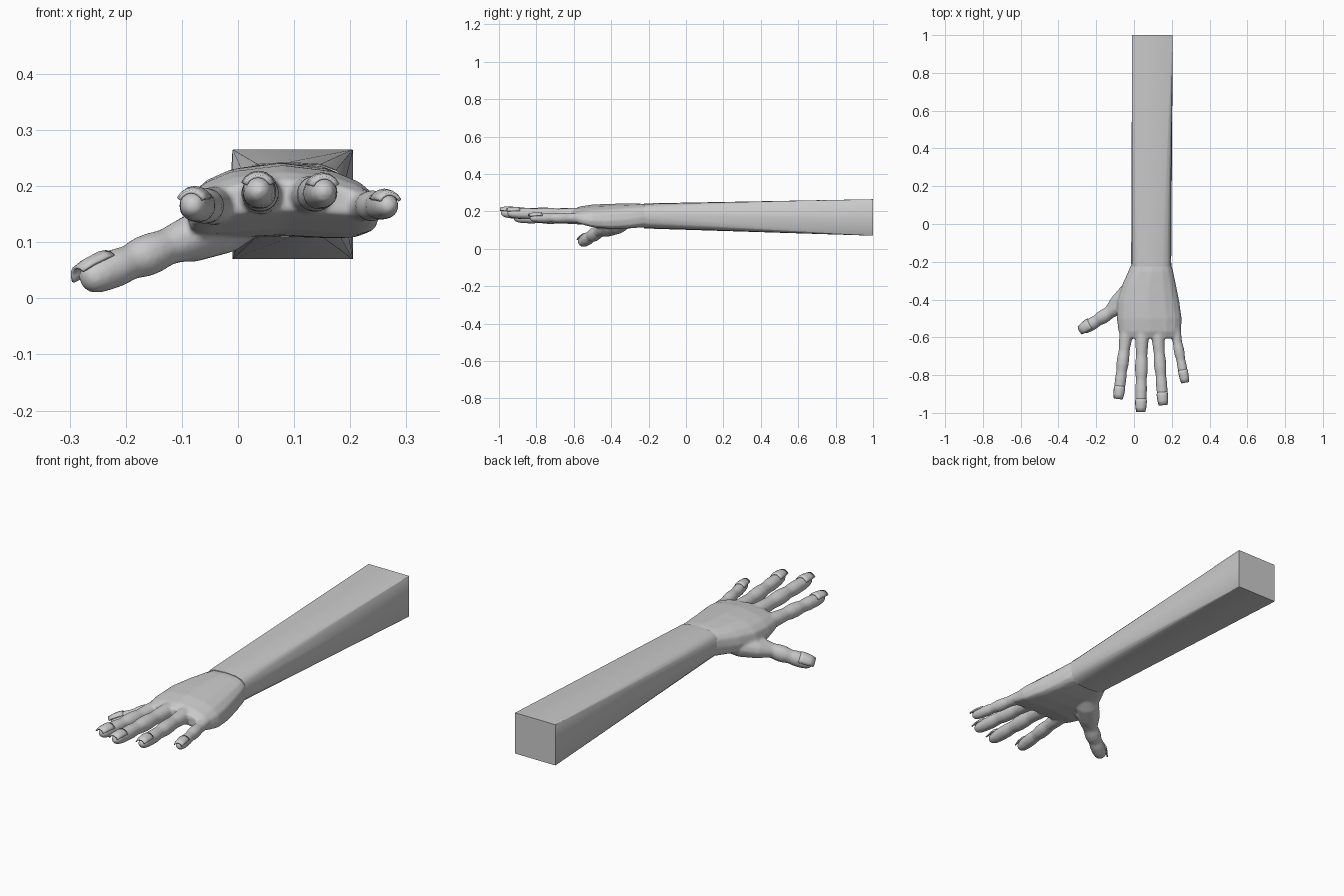
import bpy, bmesh
from math import sin, cos, pi, copysign, radians
from mathutils import Vector

if "Cube" in bpy.data.objects:
    bpy.data.objects.remove(bpy.data.objects["Cube"])


def power(v, e):
    return 0.0 if abs(v) < 1e-6 else copysign(abs(v) ** e, v)


def section(y, x0, x1, zb, zt, arch, e, n=16):
    """Rounded-box ring across the arm; arch lifts the middle."""
    pts = []
    for i in range(n):
        a = 2 * pi * i / n
        u, v = power(cos(a), e), power(sin(a), e)
        pts.append(Vector(((x0 + x1) / 2 + u * (x1 - x0) / 2, y,
                           (zb + zt) / 2 + v * (zt - zb) / 2 + arch * (1 - u * u))))
    return pts


def loft(bm, rings):
    vs = [[bm.verts.new(p) for p in r] for r in rings]
    n = len(vs[0])
    for a, b in zip(vs, vs[1:]):
        for i in range(n):
            j = (i + 1) % n
            bm.faces.new((a[i], a[j], b[j], b[i]))
    bm.faces.new(vs[0])
    bm.faces.new(vs[-1])


def make(name, bm):
    bmesh.ops.recalc_face_normals(bm, faces=bm.faces[:])
    me = bpy.data.meshes.new(name)
    bm.to_mesh(me)
    bm.free()
    ob = bpy.data.objects.new(name, me)
    bpy.context.collection.objects.link(ob)
    bpy.ops.object.select_all(action='DESELECT')
    ob.select_set(True)
    bpy.context.view_layer.objects.active = ob
    return ob


def frame(a, b, up):
    d = (b - a).normalized()
    s = d.cross(up).normalized()
    return d, s, s.cross(d)


# Finger outline: position along the finger, relative thickness
PROFILE = [(0, 1.2), (.2, 1.15), (.36, .98), (.46, 1.1), (.54, 1.1), (.64, .93),
           (.74, 1.02), (.8, 1.0), (.88, .95), (.95, .8), (.985, .55), (1, .25)]


def finger(bm, a, b, r, up):
    d, s, u = frame(a, b, up)
    loft(bm, [[a.lerp(b, t) + r * k * (s * cos(2 * pi * i / 12) + u * sin(2 * pi * i / 12))
               for i in range(12)] for t, k in PROFILE])


def nail(name, a, b, r, up):
    """Curved plate wrapped over the top of the finger tip."""
    d, s, u = frame(a, b, up)
    length = (b - a).length
    bm = bmesh.new()
    rows = []
    for back, k in ((.065, 1.0), (.05, 1.08), (.02, 1.0), (-.004, .82)):
        c = a + d * (length - back)
        rows.append([bm.verts.new(c + r * k * (s * cos(t) * .95 + u * sin(t)))
                     for t in [radians(25 + 130 * i / 6) for i in range(7)]])
    for p, q in zip(rows, rows[1:]):
        for i in range(6):
            bm.faces.new((p[i], p[i + 1], q[i + 1], q[i]))
    ob = make(name, bm)
    m = ob.modifiers.new("thickness", 'SOLIDIFY')
    m.thickness = .006
    m.offset = 0
    bpy.ops.object.shade_smooth_by_angle(angle=radians(40))


# Forearm: square at the cut end, rounded at the wrist
bm = bmesh.new()
loft(bm, [section(1, -.01, .205, .07, .265, 0, .01),
          section(-.2, -.015, .197, .108, .243, 0, .65),
          section(-.225, -.014, .198, .108, .241, 0, .65)])
make("forearm", bm)
bpy.ops.object.shade_smooth_by_angle(angle=radians(60))

# Palm
bm = bmesh.new()
loft(bm, [section(*p, .65) for p in (
    (-.19, -.005, .19, .115, .235, 0),
    (-.25, -.03, .207, .102, .23, .012),
    (-.32, -.062, .222, .09, .222, .02),
    (-.41, -.09, .24, .085, .213, .028),
    (-.50, -.092, .253, .093, .207, .03),
    (-.57, -.082, .25, .115, .198, .028),
    (-.605, -.065, .235, .135, .19, .02))])

# Fingers: base, tip, radius
Z = Vector((0, 0, 1))
digits = {
    "index": (Vector((-.035, -.53, .165)), Vector((-.083, -.922, .165)), .030, Z),
    "middle": (Vector((.043, -.53, .183)), Vector((.036, -.99, .192)), .031, Z),
    "ring": (Vector((.122, -.53, .183)), Vector((.154, -.955, .19)), .030, Z),
    "little": (Vector((.208, -.51, .165)), Vector((.270, -.836, .165)), .0255, Z),
    "thumb": (Vector((-.045, -.415, .125)), Vector((-.276, -.563, .03)), .034,
              Vector((-.35, .35, 1))),
}
for d in digits.values():
    finger(bm, *d)

# Thumb root swelling out of the palm
root, tip = Vector((.03, -.31, .145)), Vector((-.13, -.468, .09))
d, s, u = frame(root, tip, Z)
loft(bm, [[root.lerp(tip, t) + k * (s * cos(2 * pi * i / 12) + .85 * u * sin(2 * pi * i / 12))
           for i in range(12)] for t, k in ((0, .035), (.35, .055), (.7, .05), (1, .033))])

# Fuse palm and fingers into one smooth skin
hand = make("hand", bm)
m = hand.modifiers.new("fuse", 'REMESH')
m.mode = 'VOXEL'
m.voxel_size = .006
m.use_smooth_shade = True
m = hand.modifiers.new("relax", 'SMOOTH')
m.factor = .5
m.iterations = 6

# Nails
for name, d in digits.items():
    nail(name + "_nail", *d)
